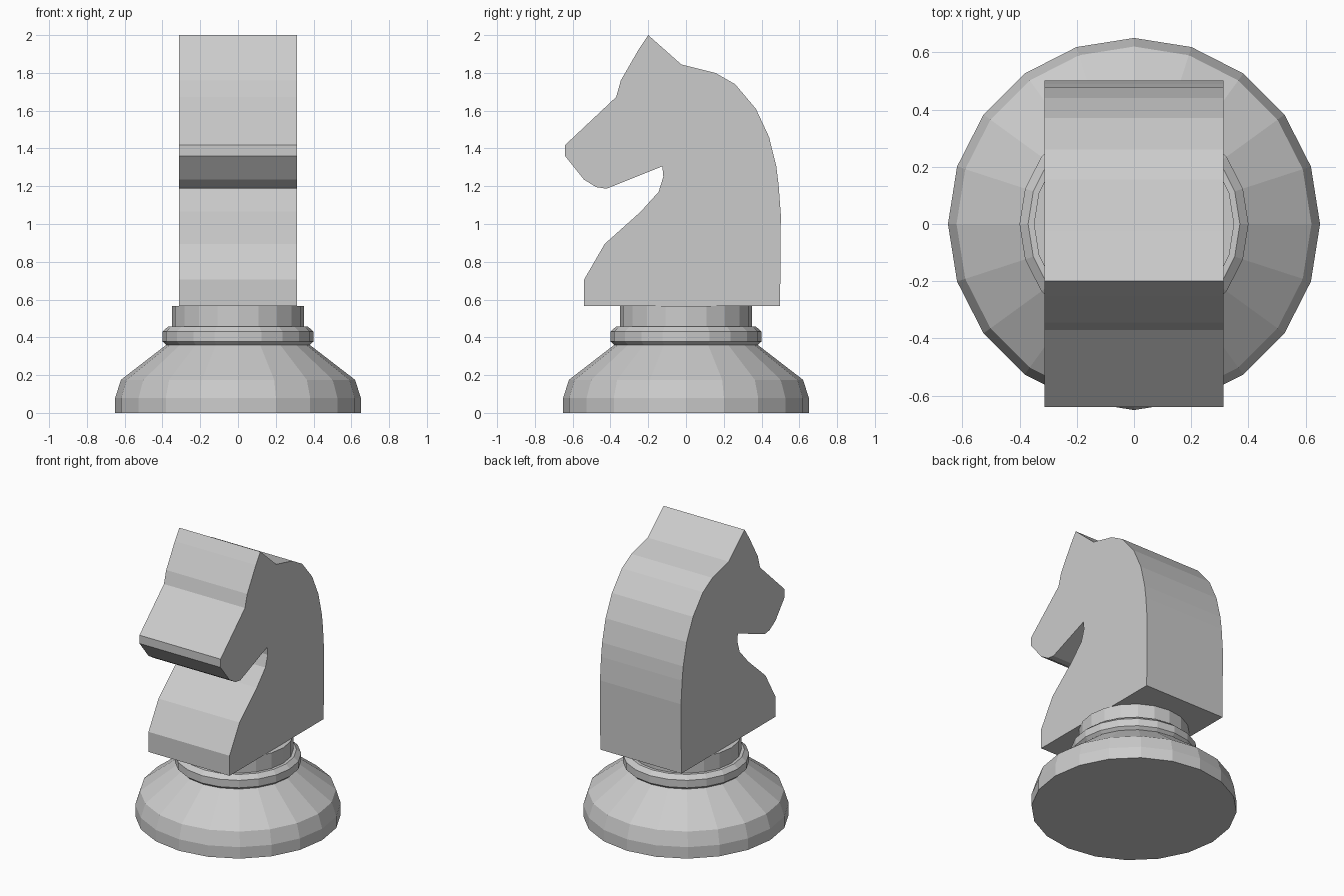
import bpy, bmesh
from math import cos, sin, pi

if "Cube" in bpy.data.objects:
    bpy.data.objects.remove(bpy.data.objects["Cube"])

SIDES = 20


def finish(name, bm):
    bmesh.ops.recalc_face_normals(bm, faces=bm.faces)
    mesh = bpy.data.meshes.new(name)
    bm.to_mesh(mesh)
    bm.free()
    obj = bpy.data.objects.new(name, mesh)
    bpy.context.collection.objects.link(obj)
    return obj


def lathe(name, profile):
    """Closed, flat-faced turned part from (radius, z) points."""
    bm = bmesh.new()
    rings = [[bm.verts.new((r * cos(2 * pi * i / SIDES), r * sin(2 * pi * i / SIDES), z))
              for i in range(SIDES)] for r, z in profile]
    for low, high in zip(rings, rings[1:]):
        for i in range(SIDES):
            j = (i + 1) % SIDES
            bm.faces.new((low[i], low[j], high[j], high[i]))
    bm.faces.new(rings[0][::-1])
    bm.faces.new(rings[-1])
    return finish(name, bm)


def extrude_side(name, outline, half_width):
    """Side outline of (y, z) points extruded along x."""
    bm = bmesh.new()
    face = bm.faces.new([bm.verts.new((-half_width, y, z)) for y, z in outline])
    new = bmesh.ops.extrude_face_region(bm, geom=[face])["geom"]
    bmesh.ops.translate(bm, vec=(2 * half_width, 0, 0),
                        verts=[v for v in new if isinstance(v, bmesh.types.BMVert)])
    return finish(name, bm)


# Turned pedestal: foot, collar ring and neck
lathe("pedestal", [(0.65, 0), (0.65, 0.08), (0.62, 0.175), (0.38, 0.36),
                   (0.40, 0.378), (0.40, 0.43), (0.37, 0.457),
                   (0.35, 0.457), (0.35, 0.565)])

# Horse head: ear, mane, back, chest, throat, jaw, muzzle, brow
extrude_side("horse_head", [
    (-0.20, 2.0), (-0.025, 1.845), (0.155, 1.80), (0.26, 1.74), (0.37, 1.61),
    (0.44, 1.46), (0.478, 1.305), (0.49, 1.21), (0.502, 1.05), (0.498, 0.565),
    (-0.54, 0.565), (-0.54, 0.705), (-0.43, 0.895), (-0.24, 1.065),
    (-0.145, 1.17), (-0.12, 1.25), (-0.125, 1.305), (-0.42, 1.187),
    (-0.475, 1.195), (-0.54, 1.235), (-0.64, 1.36), (-0.64, 1.418),
    (-0.37, 1.672), (-0.345, 1.76), (-0.25, 1.925)], 0.313)
